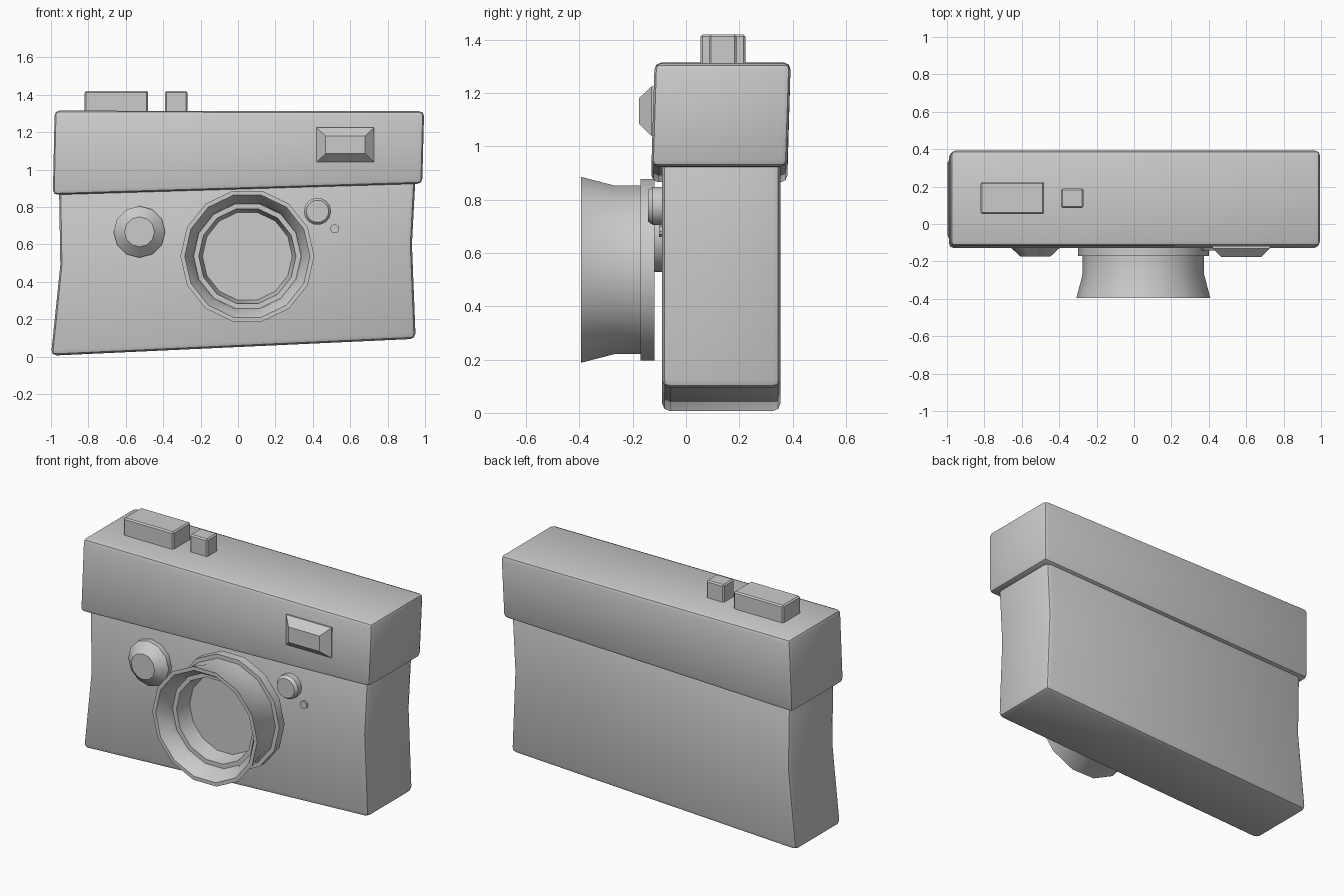
import bpy, bmesh, math

if "Cube" in bpy.data.objects:
    bpy.data.objects.remove(bpy.data.objects["Cube"])


def finish(bm, name, bevel=0.0, segments=2):
    bmesh.ops.recalc_face_normals(bm, faces=bm.faces[:])
    if bevel:
        sharp = [e for e in bm.edges if e.calc_face_angle(0) > 0.5]
        bmesh.ops.bevel(bm, geom=sharp, offset=bevel, segments=segments,
                        profile=0.5, affect='EDGES', clamp_overlap=True)
    mesh = bpy.data.meshes.new(name)
    bm.to_mesh(mesh)
    bm.free()
    ob = bpy.data.objects.new(name, mesh)
    bpy.context.collection.objects.link(ob)
    bpy.ops.object.select_all(action='DESELECT')
    ob.select_set(True)
    bpy.context.view_layer.objects.active = ob
    bpy.ops.object.shade_smooth_by_angle(angle=math.radians(35))
    return ob


def skin(bm, rings, cap_start=True, cap_end=True):
    loops = [[bm.verts.new(p) for p in ring] for ring in rings]
    n = len(loops[0])
    for a, b in zip(loops, loops[1:]):
        for i in range(n):
            j = (i + 1) % n
            bm.faces.new((a[i], a[j], b[j], b[i]))
    if cap_start:
        bm.faces.new(loops[0])
    if cap_end:
        bm.faces.new(loops[-1])


def slanted_block(name, levels, bevel, segments=2):
    """Levels are (x left, z left, x right, z right, y front, y back)."""
    bm = bmesh.new()
    skin(bm, [[(xl, y0, zl), (xr, y0, zr), (xr, y1, zr), (xl, y1, zl)]
              for xl, zl, xr, zr, y0, y1 in levels])
    return finish(bm, name, bevel, segments)


def turned(name, cx, cz, profile, sides):
    """Turn a (radius, y) profile around an axis facing the front."""
    bm = bmesh.new()
    steps = [2 * math.pi * i / sides for i in range(sides)]
    skin(bm, [[(cx + r * math.cos(a), y, cz + r * math.sin(a)) for a in steps]
              for r, y in profile])
    return finish(bm, name)


# Waisted body with a sloping base
slanted_block("body", [
    (-1.00, 0.005, 0.95, 0.095, -0.09, 0.355),
    (-0.95, 0.49, 0.93, 0.60, -0.09, 0.355),
    (-0.957, 0.92, 0.95, 0.98, -0.09, 0.355)], 0.03)

# Overhanging top housing
slanted_block("top_housing", [
    (-0.99, 0.865, 0.985, 0.925, -0.13, 0.38),
    (-0.98, 1.315, 0.995, 1.312, -0.118, 0.393)], 0.025)

# Controls on top
for name, x0, x1, y0, y1 in (("dial_block", -0.82, -0.48, 0.054, 0.224),
                             ("shutter_button", -0.39, -0.27, 0.086, 0.19)):
    slanted_block(name, [(x0, 1.28, x1, 1.28, y0, y1),
                         (x0, 1.42, x1, 1.42, y0, y1)], 0.008, 1)

# Viewfinder window: a tapered frame
bm = bmesh.new()
skin(bm, [[(x0, y, z0), (x1, y, z0), (x1, y, z1), (x0, y, z1)]
          for x0, x1, z0, z1, y in ((0.42, 0.728, 1.04, 1.225, -0.10),
                                    (0.42, 0.728, 1.04, 1.225, -0.13),
                                    (0.468, 0.68, 1.085, 1.18, -0.177))])
finish(bm, "viewfinder_window")

# Lens: rear flange, barrel, flared hood and recessed glass
turned("lens", 0.05, 0.537, [
    (0.35, -0.118), (0.35, -0.17), (0.325, -0.17), (0.325, -0.27),
    (0.358, -0.395), (0.335, -0.395), (0.292, -0.33), (0.287, -0.30),
    (0.26, -0.30), (0.24, -0.20)], 14)

# Round controls on the front
turned("front_knob", -0.527, 0.667,
       [(0.138, -0.08), (0.138, -0.12), (0.08, -0.174)], 12)
turned("small_knob", 0.425, 0.777,
       [(0.073, -0.08), (0.073, -0.125), (0.06, -0.143)], 14)
turned("front_pin", 0.517, 0.683, [(0.024, -0.08), (0.024, -0.102)], 10)
